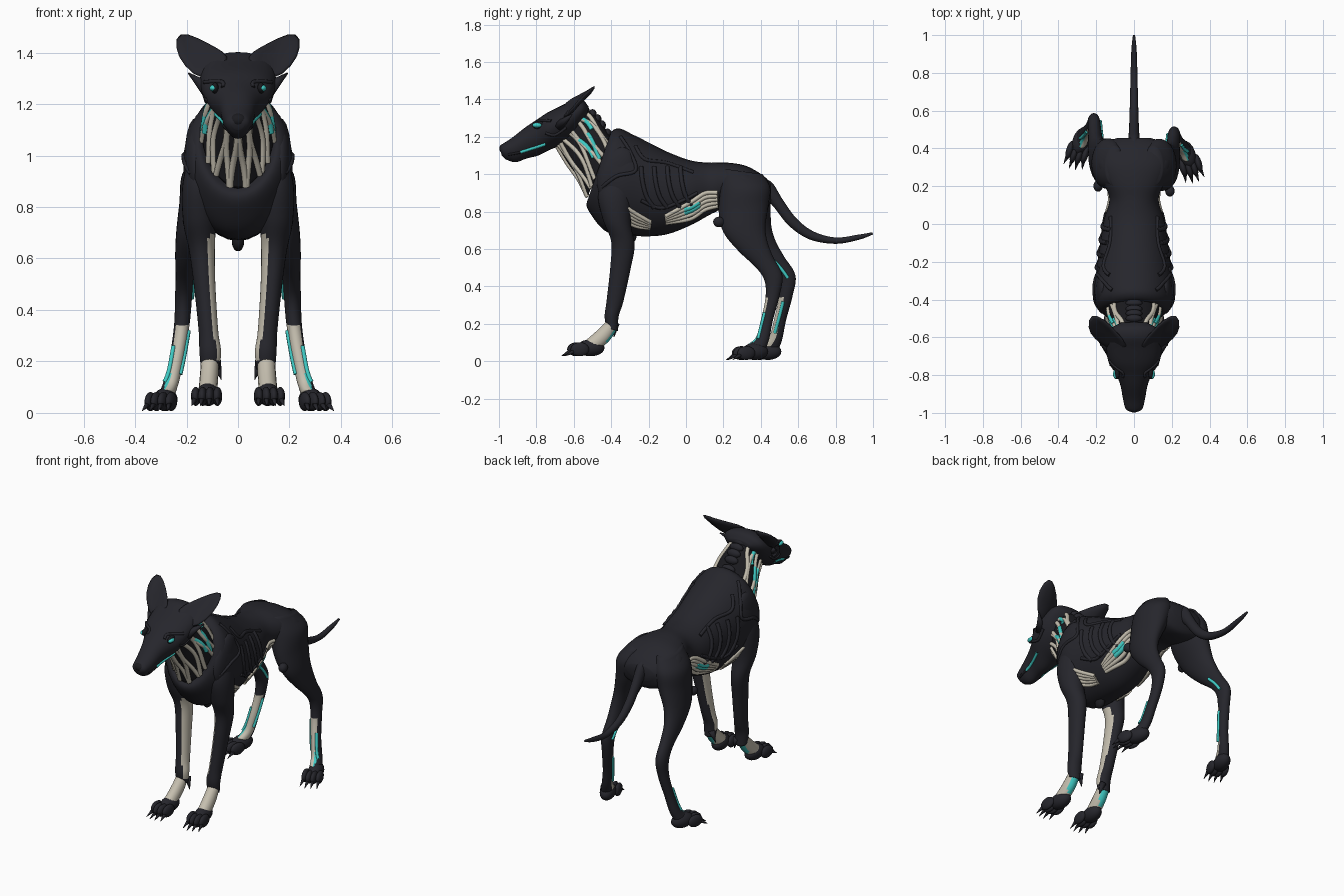
import bpy, bmesh, math
from mathutils import Vector, Matrix
from mathutils.bvhtree import BVHTree

if "Cube" in bpy.data.objects:
    bpy.data.objects.remove(bpy.data.objects["Cube"])


def material(name, rgb):
    m = bpy.data.materials.new(name)
    m.use_nodes = True
    m.diffuse_color = (*rgb, 1)
    m.node_tree.nodes["Principled BSDF"].inputs["Base Color"].default_value = (*rgb, 1)
    return m


SHELL = material("charcoal shell", (.019, .019, .025))
DARK = material("near black", (.011, .011, .014))
BONE = material("bone sinew", (.56, .52, .43))
TEAL = material("teal glow", (.05, .6, .56))
MATS = [SHELL, DARK, BONE, TEAL]
SIDES = ((1, "left"), (-1, "right"))


def finish(name, bm, mat=SHELL, rule=None):
    """Turn a bmesh into a smooth object, painting faces by an optional rule."""
    bmesh.ops.recalc_face_normals(bm, faces=bm.faces)
    mesh = bpy.data.meshes.new(name)
    for m in MATS:
        mesh.materials.append(m)
    bm.normal_update()
    for f in bm.faces:
        f.smooth = True
        f.material_index = MATS.index(rule(f) if rule else mat)
    bm.to_mesh(mesh)
    bm.free()
    ob = bpy.data.objects.new(name, mesh)
    bpy.context.collection.objects.link(ob)
    return ob


def spline(rows, steps):
    """Catmull-Rom interpolation through rows of numbers."""
    out = []
    for i in range(len(rows) - 1):
        p = [rows[max(0, min(len(rows) - 1, i + k))] for k in (-1, 0, 1, 2)]
        for s in range(steps):
            t = s / steps
            out.append([b + t / 2 * (c - a + t * (2*a - 5*b + 4*c - d + t * (3*(b - c) + d - a)))
                        for a, b, c, d in zip(*p)])
    return out + [list(rows[-1])]


def ring_point(row, a, egg=0, side=1):
    """Point on an oval section: x, first edge (y, z), second edge (y, z), half width."""
    x, y1, z1, y2, z2, w = row
    c = math.cos(a)
    return Vector((side * (x + w * math.sin(a) * (1 + egg * c)),
                   (y1 + y2) / 2 + c * (y1 - y2) / 2, (z1 + z2) / 2 + c * (z1 - z2) / 2))


def loft(name, rows, egg=0, side=1, mat=SHELL, rule=None, n=28, steps=6):
    bm = bmesh.new()
    rings = [[bm.verts.new(ring_point(r, math.tau * k / n, egg, side)) for k in range(n)]
             for r in spline(rows, steps)]
    for a, b in zip(rings, rings[1:]):
        for k in range(n):
            bm.faces.new((a[k], a[(k + 1) % n], b[(k + 1) % n], b[k]))
    bm.faces.new(rings[0])
    bm.faces.new(rings[-1])
    return finish(name, bm, mat, rule)


def cords(name, paths, radius, mat):
    """Round cords along paths, baked to a mesh."""
    cu = bpy.data.curves.new(name, "CURVE")
    cu.dimensions = "3D"
    cu.bevel_depth, cu.bevel_resolution, cu.use_fill_caps = radius, 2, True
    for path in paths:
        sp = cu.splines.new("POLY")
        sp.points.add(len(path) - 1)
        for p, co in zip(sp.points, path):
            p.co = (*co, 1)
    tmp = bpy.data.objects.new("tmp", cu)
    bpy.context.collection.objects.link(tmp)
    dg = bpy.context.evaluated_depsgraph_get()
    bm = bmesh.new()
    bm.from_mesh(tmp.evaluated_get(dg).to_mesh())
    bpy.data.objects.remove(tmp)
    return finish(name, bm, mat)


def add_ball(bm, loc, size, rot=Matrix()):
    bmesh.ops.create_uvsphere(bm, u_segments=16, v_segments=10, radius=1,
                              matrix=Matrix.Translation(loc) @ rot @ Matrix.Diagonal((*size, 1)))


def ball(name, loc, size, mat=SHELL, rot=Matrix()):
    bm = bmesh.new()
    add_ball(bm, loc, size, rot)
    return finish(name, bm, mat)


def add_spike(bm, start, end, r):
    d = Vector(end) - Vector(start)
    m = Matrix.Translation((Vector(start) + Vector(end)) / 2) @ d.to_track_quat("Z", "Y").to_matrix().to_4x4()
    bmesh.ops.create_cone(bm, cap_ends=True, segments=10, radius1=r, radius2=r * .1, depth=d.length, matrix=m)


def centred(rows):
    return [(0, *r) for r in rows]


# Torso, with a recessed slanted collar opening at the front
torso = loft("torso", centred([
    (-.37, 1.15, -.46, .9, .10), (-.405, 1.215, -.53, .85, .15), (-.36, 1.245, -.505, .78, .195),
    (-.28, 1.21, -.42, .69, .212), (-.2, 1.17, -.28, .67, .198), (-.1, 1.12, -.12, .675, .18),
    (.02, 1.075, .02, .725, .16), (.12, 1.062, .14, .79, .13), (.22, 1.062, .22, .82, .162),
    (.32, 1.045, .32, .8, .2), (.41, .995, .42, .8, .185), (.455, .95, .455, .86, .09)]), egg=.08)
head = loft("head", centred([
    (-.995, 1.135, -.985, 1.1, .025), (-.985, 1.158, -.96, 1.078, .045), (-.93, 1.195, -.91, 1.065, .058),
    (-.86, 1.25, -.85, 1.085, .07), (-.8, 1.29, -.79, 1.1, .093), (-.74, 1.33, -.73, 1.13, .13),
    (-.66, 1.37, -.67, 1.155, .145), (-.6, 1.4, -.61, 1.19, .14), (-.55, 1.395, -.56, 1.26, .12),
    (-.52, 1.36, -.53, 1.3, .07)]), egg=.2)


def skin_paths(ob, points, side, start=1):
    """Lay a (y, z) path on the outer (start 1) or inner (start 0) side of an object."""
    tree = BVHTree.FromPolygons([v.co for v in ob.data.vertices], [p.vertices for p in ob.data.polygons])
    ray = Vector((-side if start else side, 0, 0))
    hits = [tree.ray_cast(Vector((side * start, y, z)), ray)[0] for y, z in spline(points, 6)]
    return [h for h in hits if h]


# Neck core with sinews and vertebra ridges
neck_rows = centred([(-.57, 1.36, -.69, 1.15, .085), (-.5, 1.33, -.635, 1.06, .095),
                     (-.45, 1.27, -.575, .97, .122), (-.395, 1.19, -.53, .872, .135)])
loft("neck_core", neck_rows, egg=.25, mat=DARK)
neck_path = spline(neck_rows, 6)


def sinew(angle, first=0, last=19):
    """Gently wavering strands on both sides of the neck."""
    return [[ring_point(r, math.radians(angle + 7 * math.sin(i * .25 + angle)), .25, s)
             for i, r in enumerate(neck_path)][first:last] for s in (1, -1)]


cords("neck_sinews", [p for a in (36, 52, 68, 88, 104, 122, 138, 154, 170) for p in sinew(a)], .0125, BONE)
cords("neck_glow", sinew(60, 2, 10) + sinew(78, 8, 17) + sinew(96, 6, 15), .013, TEAL)
bm = bmesh.new()
for r in neck_path[3::3]:
    add_ball(bm, ring_point(r, 0) - Vector((0, 0, .008)), (.045, .022, .026))
finish("neck_vertebrae", bm)

# Tail
loft("tail", centred([(.40, .98, .42, .88, .035), (.46, .955, .42, .87, .032), (.52, .86, .465, .83, .027),
                      (.59, .765, .55, .725, .024), (.68, .695, .66, .652, .021), (.8, .662, .8, .628, .018),
                      (.92, .677, .925, .65, .014), (.997, .69, 1, .678, .006)]), n=16)

# Nose and keel tip
ball("nose", (0, -.972, 1.138), (.036, .026, .026), DARK)
ball("keel_tip", (0, -.3, .665), (.024, .035, .035), DARK)


def paw(name, x, y, z, yaw, side):
    """Four toed paw with claws; y is the middle of the foot."""
    bm = bmesh.new()
    add_ball(bm, (0, .035, .048), (.044, .075, .045))
    for k in (-1.5, -.5, .5, 1.5):
        front = -.065 + .014 * abs(k)
        add_ball(bm, (k * .028, front + .018, .04), (.019, .05, .037))
        add_spike(bm, (k * .029, front - .015, .03), (k * .034, front - .062, .004), .012)
    bm.transform(Matrix.Translation((side * x, y, z)) @ Matrix.Rotation(side * yaw, 4, "Z"))
    finish(name, bm)


for s, tag in SIDES:
    def named(part):
        return tag + "_" + part

    # Front leg, bone on the inner face
    def front_rule(f, s=s):
        n, z = f.normal, f.calc_center_median().z
        return BONE if n.x * s < -.55 and n.y < .45 and .2 < z < .69 else SHELL
    loft(named("front_leg"), [
        (.12, -.42, 1.04, -.29, 1.05, .05), (.15, -.47, .9, -.29, .9, .064), (.15, -.445, .76, -.295, .74, .064),
        (.14, -.4, .64, -.275, .62, .05), (.13, -.405, .5, -.295, .5, .042), (.115, -.425, .32, -.335, .32, .038),
        (.108, -.435, .24, -.36, .24, .042), (.108, -.425, .18, -.365, .16, .036)], side=s, rule=front_rule)

    def pastern_rule(f):
        return TEAL if f.normal.y > .55 and f.calc_center_median().z > .09 else BONE
    loft(named("front_pastern"), [(.11, -.43, .21, -.365, .18, .034), (.113, -.48, .16, -.41, .11, .036),
                                  (.118, -.55, .1, -.48, .05, .036)], side=s, rule=pastern_rule, n=16)
    bm = bmesh.new()
    add_spike(bm, (s * .085, -.375, .2), (s * .065, -.385, .13), .02)
    finish(named("dew_claw"), bm)
    paw(named("front_paw"), .12, -.545, .024, .08, s)

    # Hind leg, the right one trailing slightly
    def trail(z, s=s):
        return .07 * max(0, min(1, (.9 - z) / .4)) if s < 0 else 0

    def hind_rule(f, s=s):
        n, z = f.normal, f.calc_center_median().z
        if z > .34 or n.y + .2 * n.x * s > -.3:
            return SHELL
        return TEAL if z < .16 and n.x * s > .3 else BONE
    rows = [(.1, .2, 1.03, .41, 1., .05), (.128, .185, .93, .45, .93, .088), (.15, .175, .8, .44, .83, .078),
            (.182, .2, .69, .425, .72, .058), (.2, .28, .59, .435, .64, .044), (.207, .375, .5, .465, .56, .035),
            (.212, .42, .43, .515, .46, .033), (.218, .425, .34, .5, .35, .03), (.237, .4, .22, .465, .22, .028),
            (.258, .375, .13, .445, .12, .03), (.278, .33, .09, .42, .05, .032)]
    rows = [(x, a + trail(b), b, c + trail(d), d, w) for x, a, b, c, d, w in rows]
    hind = loft(named("hind_leg"), rows, side=s, rule=hind_rule)
    paw(named("hind_paw"), .292, .335 + trail(0), .004, .3, s)
    ball(named("kneecap"), (s * .19, .175 + trail(.75), .745), (.025, .03, .028))
    glow = [(((.395, .55), (.435, .5), (.475, .445)), 0), (((.45, .32), (.43, .24), (.405, .15)), 0),
            (((.42, .26), (.405, .2), (.385, .12)), 1)]
    cords(named("hock_glow"), [skin_paths(hind, [(y + trail(z), z) for y, z in path], s, start)
                               for path, start in glow], .009, TEAL)

    # Flank and elbow sinews
    flank = [((-.11, .74 + .009 * k), (.02, .76 + .022 * k), (.1, .81 + .022 * k), (.17, .83 + .018 * k))
             for k in range(5)]
    elbow = [((-.33, .83 - .02 * k), (-.26, .785 - .016 * k), (-.19, .745 - .008 * k)) for k in range(5)]
    cords(named("belly_sinews"), [skin_paths(torso, p, s) for p in flank + elbow], .012, BONE)
    cords(named("belly_glow"), [skin_paths(torso, ((-.01, .795 + k), (.03, .81 + k), (.07, .835 + k)), s)
                                for k in (0, .016)], .015, TEAL)

    # Ribs, shoulder plate rims and hip ridge
    ribs = [((y, 1.04), (y + .008, .96), (y + .03, .88), (y + .07, .82)) for y in (-.24, -.17, -.1, -.03)]
    cords(named("ribs"), [skin_paths(torso, p, s) for p in ribs], .012, SHELL)
    rims = [((-.35, 1.2), (-.3, 1.12), (-.27, 1.02), (-.37, .99), (-.45, .93)),
            ((-.27, 1.15), (-.22, 1.08), (-.1, 1.06), (.04, 1.01)),
            ((-.24, .86), (-.14, .82), (-.04, .85), (.06, .9))]
    cords(named("plate_rims"), [skin_paths(torso, p, s) for p in rims], .01, SHELL)
    ball(named("shoulder_plate"), (s * .165, -.37, 1.0), (.042, .1, .15), rot=Matrix.Rotation(-.35, 4, "X"))

    # Ear: a broad cupped leaf swept back and outward
    bm = bmesh.new()
    outline = [(.02, -.65, 1.385), (.09, -.575, 1.425), (.16, -.5, 1.462), (.235, -.465, 1.49),
               (.252, -.55, 1.425), (.215, -.61, 1.345), (.13, -.67, 1.28), (.06, -.68, 1.33)]
    vs = [bm.verts.new((s * x, y, z)) for x, y, z in outline]
    hub = bm.verts.new((s * .145, -.565, 1.375))
    for k, v in enumerate(vs):
        bm.faces.new((v, vs[(k + 1) % len(vs)], hub))
    ear = finish(named("ear"), bm)
    ear.modifiers.new("thickness", "SOLIDIFY").thickness = .022
    ear.modifiers["thickness"].offset = 0
    ear.modifiers.new("smooth", "SUBSURF").levels = 1

    # Face: eye, brow, cheek spike and glowing mouth line
    eye = skin_paths(head, ((-.785, 1.262), (-.77, 1.265)), s)[0]
    ball(named("eye_socket"), eye, (.014, .036, .022), DARK)
    ball(named("eye"), eye + Vector((s * .006, -.01, 0)), (.016, .026, .013), TEAL)
    cords(named("brow"), [skin_paths(head, ((-.81, 1.265), (-.78, 1.287), (-.72, 1.285)), s),
                          skin_paths(head, ((-.75, 1.22), (-.7, 1.21), (-.64, 1.25)), s)], .008, SHELL)
    bm = bmesh.new()
    add_spike(bm, (s * .12, -.68, 1.26), (s * .192, -.61, 1.32), .03)
    finish(named("cheek_spike"), bm)
    mouth = ((-.95, 1.105), (-.885, 1.118), (-.8, 1.145), (-.75, 1.162))
    cords(named("mouth_line"), [skin_paths(head, mouth, s)], .007, DARK)
    cords(named("mouth_glow"), [skin_paths(head, mouth[1:], s)], .0085, TEAL)
